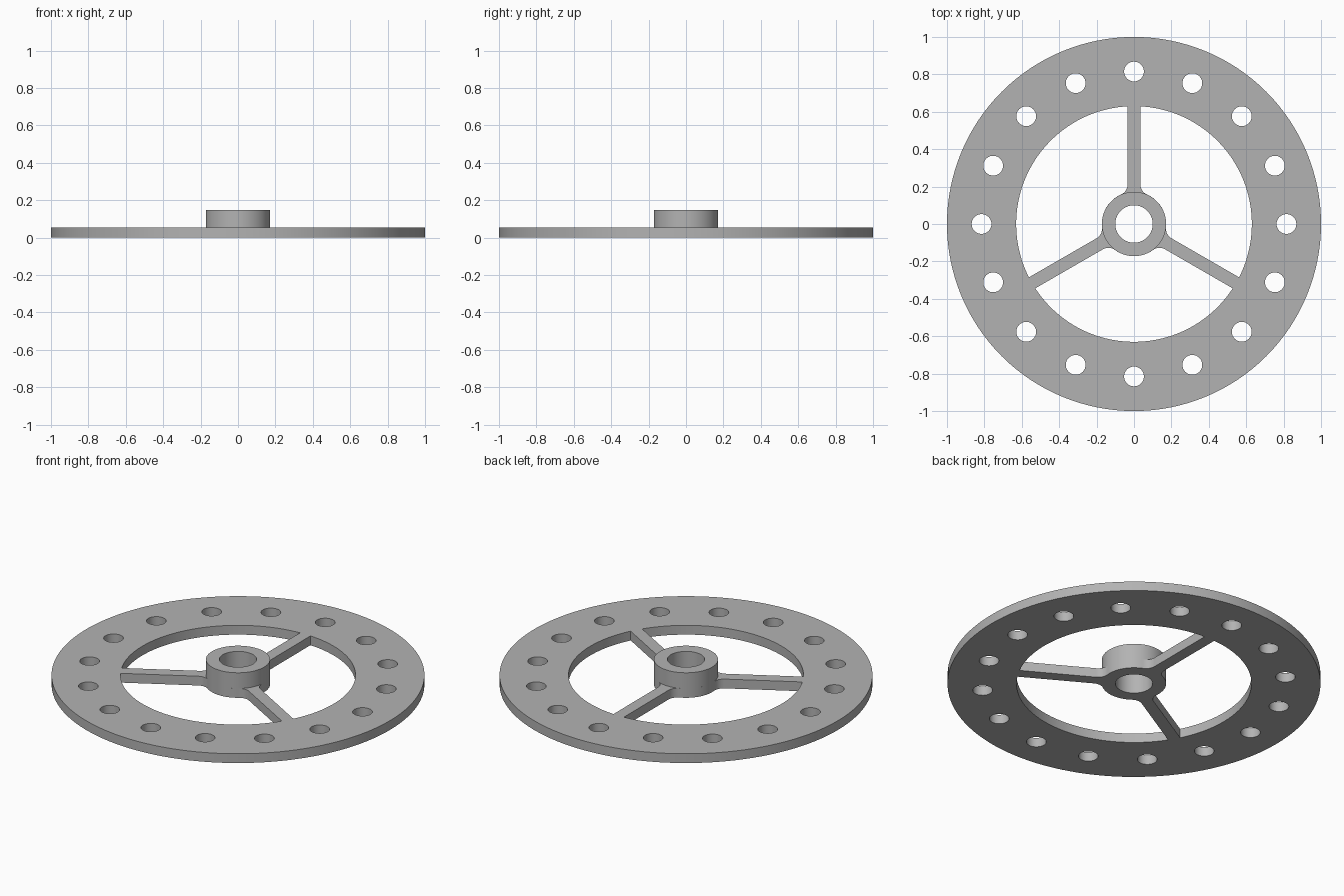
import bpy, bmesh
from math import sin, cos, pi, sqrt, asin, acos, radians

cube = bpy.data.objects.get("Cube")
if cube:
    bpy.data.objects.remove(cube)

PLATE, TOP = 0.055, 0.148              # plate thickness, hub height
RIM_OUT, RIM_IN = 1.0, 0.63
HUB_R, BORE_R = 0.172, 0.1
SPOKE_HALF, FILLET = 0.034, 0.06

grey = bpy.data.materials.new("grey metal")
grey.use_nodes = True
grey.diffuse_color = (0.45, 0.45, 0.45, 1)
grey.node_tree.nodes["Principled BSDF"].inputs["Base Color"].default_value = (0.45, 0.45, 0.45, 1)


def arc(radius, start, end, steps, cx=0, cy=0):
    return [(cx + radius * cos(start + (end - start) * i / steps),
             cy + radius * sin(start + (end - start) * i / steps)) for i in range(steps + 1)]


def circle(radius, steps, cx=0, cy=0):
    return arc(radius, 0, 2 * pi, steps, cx, cy)[:-1]


def window(start):
    """Opening between two spokes, filleted where the spokes meet the hub."""
    sweep = 2 * pi / 3
    tip = asin(SPOKE_HALF / RIM_IN)
    fx = sqrt((HUB_R + FILLET) ** 2 - (SPOKE_HALF + FILLET) ** 2)
    fy = SPOKE_HALF + FILLET
    lean = acos(fx / (HUB_R + FILLET))
    near = arc(FILLET, pi + lean, 1.5 * pi, 8, fx, fy)
    # Mirror the fillet about the window's centre line
    far = [(x * cos(sweep) + y * sin(sweep), x * sin(sweep) - y * cos(sweep))
           for x, y in reversed(near)]
    pts = near + arc(RIM_IN, tip, sweep - tip, 48) + far
    pts += arc(HUB_R, sweep - lean, lean, 24)[1:-1]
    return [(x * cos(start) - y * sin(start), x * sin(start) + y * cos(start)) for x, y in pts]


def finish(obj):
    obj.data.materials.clear()
    obj.data.materials.append(grey)
    bpy.ops.object.select_all(action='DESELECT')
    obj.select_set(True)
    bpy.context.view_layer.objects.active = obj
    bpy.ops.object.shade_smooth_by_angle(angle=radians(30))


# Spoked plate: one filled outline with bolt holes, windows and bore
loops = [circle(RIM_OUT, 128), circle(BORE_R, 64)]
loops += [window(pi / 2 + k * 2 * pi / 3) for k in range(3)]
loops += [circle(0.053, 32, 0.815 * cos(k * pi / 8), 0.815 * sin(k * pi / 8)) for k in range(16)]

curve = bpy.data.curves.new("plate_outline", 'CURVE')
curve.dimensions = '2D'
curve.fill_mode = 'BOTH'
curve.extrude = PLATE / 2
for loop in loops:
    spline = curve.splines.new('POLY')
    spline.points.add(len(loop) - 1)
    for p, (x, y) in zip(spline.points, loop):
        p.co = (x, y, 0, 1)
    spline.use_cyclic_u = True
outline = bpy.data.objects.new("plate_outline", curve)
bpy.context.collection.objects.link(outline)
bpy.context.view_layer.update()
mesh = bpy.data.meshes.new_from_object(outline.evaluated_get(bpy.context.evaluated_depsgraph_get()))
bpy.data.objects.remove(outline)

bm = bmesh.new()
bm.from_mesh(mesh)
bmesh.ops.remove_doubles(bm, verts=bm.verts, dist=0.0001)
bmesh.ops.translate(bm, verts=bm.verts, vec=(0, 0, PLATE / 2))
bmesh.ops.recalc_face_normals(bm, faces=bm.faces)
bm.to_mesh(mesh)
bm.free()
plate = bpy.data.objects.new("spoked_plate", mesh)
bpy.context.collection.objects.link(plate)
finish(plate)

# Hub collar: wall, top and bore rising from the plate
bm = bmesh.new()
rings = []
for r, z in ((HUB_R, PLATE), (HUB_R, TOP), (BORE_R, TOP), (BORE_R, PLATE)):
    rings.append([bm.verts.new((x, y, z)) for x, y in circle(r, 64)])
for low, high in zip(rings, rings[1:]):
    for i in range(64):
        j = (i + 1) % 64
        bm.faces.new((low[i], low[j], high[j], high[i]))
mesh = bpy.data.meshes.new("hub_collar")
bm.to_mesh(mesh)
bm.free()
collar = bpy.data.objects.new("hub_collar", mesh)
bpy.context.collection.objects.link(collar)
finish(collar)
